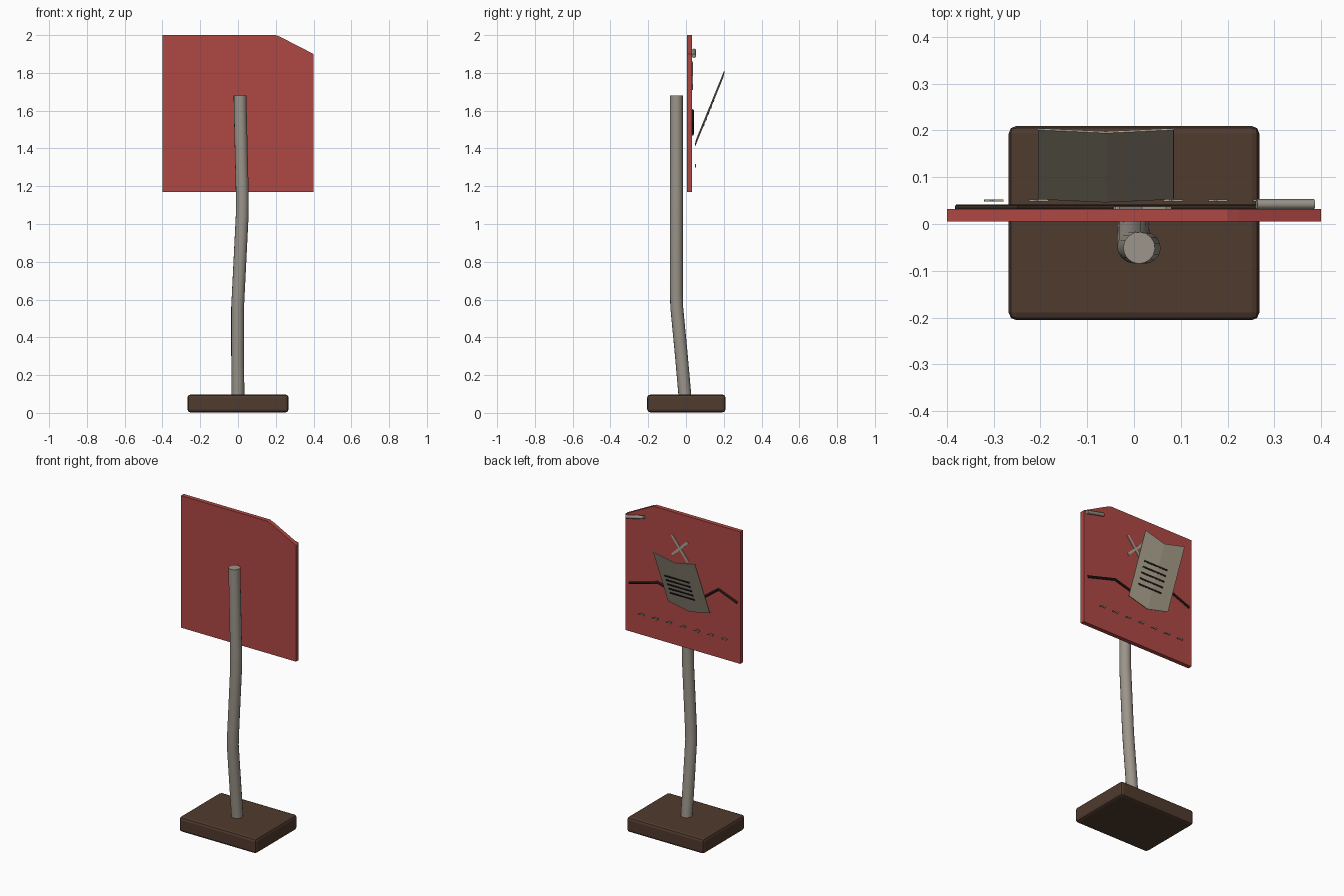
import bpy, bmesh, math
from mathutils import Vector

cube = bpy.data.objects.get("Cube")
if cube:
    bpy.data.objects.remove(cube, do_unlink=True)


def material(name, rgb):
    m = bpy.data.materials.new(name)
    m.use_nodes = True
    m.diffuse_color = (*rgb, 1)
    m.node_tree.nodes["Principled BSDF"].inputs["Base Color"].default_value = (*rgb, 1)
    return m


red = material("faded red", (0.43, 0.065, 0.058))
grey = material("weathered grey", (0.33, 0.30, 0.255))
brown = material("dark brown", (0.08, 0.043, 0.027))
paper = material("old paper", (0.44, 0.39, 0.29))
ink = material("ink black", (0.012, 0.010, 0.009))
twig = material("twig brown", (0.035, 0.02, 0.015))
pale = material("pale grey", (0.42, 0.38, 0.31))


def make(name, bm, mat):
    bmesh.ops.recalc_face_normals(bm, faces=bm.faces[:])
    mesh = bpy.data.meshes.new(name)
    bm.to_mesh(mesh)
    bm.free()
    ob = bpy.data.objects.new(name, mesh)
    bpy.context.collection.objects.link(ob)
    mesh.materials.append(mat)
    return ob


def box(name, center, size, mat, tilt=0):
    bm = bmesh.new()
    bmesh.ops.create_cube(bm, size=1)
    bmesh.ops.scale(bm, vec=size, verts=bm.verts)
    ob = make(name, bm, mat)
    ob.location = center
    ob.rotation_euler.y = tilt
    return ob


def tube(name, points, radius, mat, sides=4):
    curve = bpy.data.curves.new(name, "CURVE")
    curve.dimensions = "3D"
    curve.bevel_depth = radius
    curve.bevel_resolution = sides
    curve.use_fill_caps = True
    spline = curve.splines.new("POLY")
    spline.points.add(len(points) - 1)
    for p, co in zip(spline.points, points):
        p.co = (*co, 1)
    ob = bpy.data.objects.new(name, curve)
    bpy.context.collection.objects.link(ob)
    curve.materials.append(mat)
    bpy.ops.object.select_all(action="DESELECT")
    ob.select_set(True)
    bpy.context.view_layer.objects.active = ob
    bpy.ops.object.convert(target="MESH")
    bpy.ops.object.shade_smooth_by_angle(angle=math.radians(40))
    return bpy.context.object


# Base block with softened edges
base = box("base", (0, 0.002, 0.05), (0.536, 0.415, 0.094), brown)
bevel = base.modifiers.new("soft edges", "BEVEL")
bevel.width = 0.016
bevel.segments = 2

# Bent post
tube("post", [(0, -0.003, 0.06), (-0.002, -0.026, 0.32), (-0.002, -0.049, 0.56),
              (0.002, -0.051, 0.64), (0.022, -0.051, 1.04), (0.023, -0.051, 1.14),
              (0.012, -0.051, 1.6), (0.011, -0.051, 1.68)], 0.034, grey, 6)

# Sign board with a clipped corner
outline = [(-0.4, 1.17), (0.4, 1.17), (0.4, 1.9), (0.225, 1.99), (0.2, 2), (-0.4, 2)]
bm = bmesh.new()
face = bm.faces.new([bm.verts.new((x, 0.005, z)) for x, z in outline])
new = bmesh.ops.extrude_face_region(bm, geom=[face])["geom"]
bmesh.ops.translate(bm, vec=(0, 0.027, 0),
                    verts=[v for v in new if isinstance(v, bmesh.types.BMVert)])
make("board", bm, red)

# Nail lying along the clipped corner
nail = tube("nail", [(0.262, 0.042, 1.918), (0.385, 0.042, 1.89)], 0.011, grey)

# Crooked twig across the back
tube("twig", [(0.37, 0.034, 1.475), (0.17, 0.034, 1.53), (0.06, 0.034, 1.5),
              (-0.13, 0.034, 1.51), (-0.25, 0.034, 1.6), (-0.38, 0.034, 1.55)],
     0.008, twig, 2)

# Folded sheet, leaning out at the top
foot = Vector((-0.06, 0.05, 1.435))
along = Vector((0, 0.153, 0.375))
out = Vector((0, 0.926, -0.378))


def on_sheet(x, t, lift):
    return foot + along * t + out * lift + Vector((x, 0, 0))


bm = bmesh.new()
rows = [[bm.verts.new(on_sheet(x, t - dip, lift))
         for x, dip, lift in ((-0.145, 0, 0), (0, 0.08, 0.006), (0.145, 0, 0))]
        for t in (0.03, 1)]
for i in range(2):
    bm.faces.new((rows[0][i], rows[0][i + 1], rows[1][i + 1], rows[1][i]))
sheet = make("sheet", bm, paper)
solid = sheet.modifiers.new("thickness", "SOLIDIFY")
solid.thickness = 0.004
solid.offset = 0

# Ruled ink lines on the sheet
for i in range(5):
    p = on_sheet(0.02, 0.58 - i * 0.085, 0.0085)
    line = box("ink_line", p, (0.17, 0.004, 0.009), ink)
    line.rotation_euler.x = -math.atan2(along.y, along.z)

# Crossed strokes above the sheet
for length, angle in ((0.15, 0.77), (0.18, -0.9)):
    box("cross_stroke", (0.018, 0.034, 1.785), (length, 0.006, 0.015), pale, angle)

# Row of small scratched ticks along the bottom
for i in range(7):
    x = -0.3 + i * 0.0958
    box("tick_long", (x, 0.05, 1.308), (0.042, 0.004, 0.006), pale, 0.2)
    box("tick_short", (x - 0.008, 0.05, 1.308), (0.02, 0.004, 0.006), pale, -0.8)
